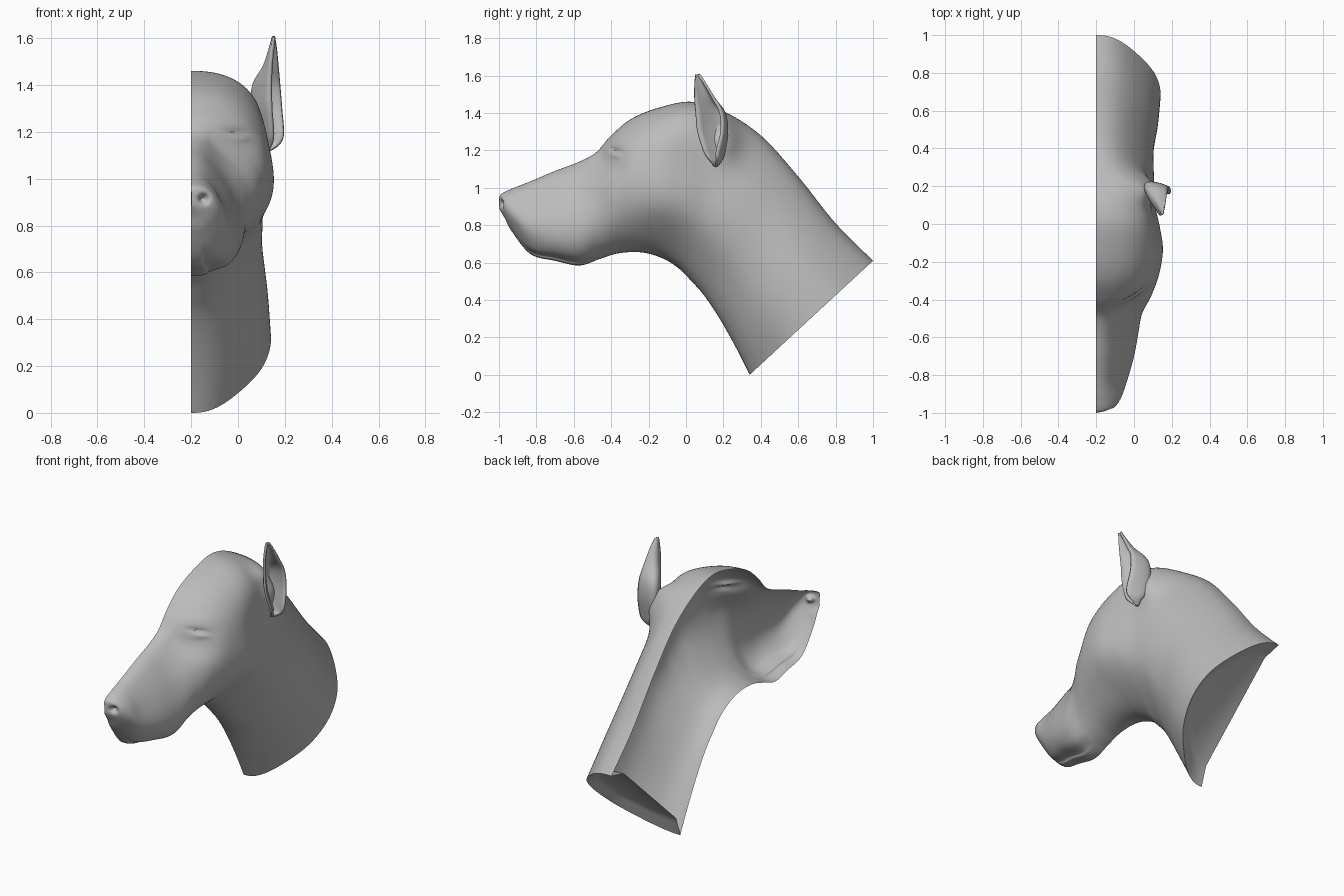
import bpy, math

X0 = -0.2  # open symmetry plane of the half bust
coat = bpy.data.materials.new("plain_grey")
coat.diffuse_color = (0.5, 0.5, 0.5, 1)


def spline(rows, t):
    """Catmull-Rom through rows of numbers, t in 0..1"""
    n = len(rows) - 1
    i = min(int(t * n), n - 1)
    f = t * n - i
    p = [rows[max(0, min(n, i + k))] for k in (-1, 0, 1, 2)]
    return [b + 0.5 * f * (c - a + f * (2 * a - 5 * b + 4 * c - d + f * (3 * (b - c) + d - a)))
            for a, b, c, d in zip(*p)]


def gauss(*pairs):
    return math.exp(-sum((d / r) ** 2 for d, r in pairs))


def grid_object(name, nu, nv, func, cap=False):
    verts = [func(i / nu, j / nv) for i in range(nu + 1) for j in range(nv + 1)]
    w = nv + 1
    faces = [(i * w + j, i * w + j + 1, (i + 1) * w + j + 1, (i + 1) * w + j)
             for i in range(nu) for j in range(nv)]
    if cap:
        faces.append([nu * w + j for j in range(w)])
    me = bpy.data.meshes.new(name)
    me.from_pydata(verts, [], faces)
    me.materials.append(coat)
    ob = bpy.data.objects.new(name, me)
    bpy.context.collection.objects.link(ob)
    bpy.ops.object.select_all(action='DESELECT')
    ob.select_set(True)
    bpy.context.view_layer.objects.active = ob
    bpy.ops.object.shade_smooth_by_angle(angle=math.radians(50))
    return ob


# Sections nose to neck: top y, z, bottom y, z, half widths from top to bottom
SECTIONS = [
    (-1.0, .945, -.998, .885, .002, .002, .002, .002),
    (-.985, .97, -.97, .84, .085, .085, .085, .08),
    (-.92, 1.0, -.93, .765, .10, .12, .13, .11),
    (-.83, 1.035, -.83, .645, .11, .14, .17, .16),
    (-.70, 1.09, -.70, .61, .12, .165, .21, .24),
    (-.57, 1.14, -.57, .585, .13, .19, .235, .26),
    (-.48, 1.19, -.46, .62, .16, .23, .25, .25),
    (-.40, 1.28, -.36, .65, .24, .285, .29, .27),
    (-.29, 1.37, -.24, .655, .33, .33, .33, .28),
    (-.14, 1.43, -.13, .625, .38, .345, .35, .25),
    (.03, 1.46, -.04, .57, .40, .325, .335, .23),
    (.2, 1.41, .03, .50, .35, .30, .31, .22),
    (.4, 1.28, .10, .42, .25, .295, .30, .22),
    (.6, 1.06, .18, .30, .25, .30, .295, .24),
    (.8, .81, .27, .14, .27, .325, .315, .25),
    (1.0, .61, .34, 0.0, .25, .335, .325, .24)]


def head_point(u, v):
    ty, tz, by, bz, *ws = spline(SECTIONS, u)
    p = (1 - math.cos(math.pi * v)) / 2
    w = spline([[a] for a in ws], p)[0] * max(0, 4 * p * (1 - p)) ** 0.42
    y, z = ty + (by - ty) * p, tz + (bz - tz) * p
    side = min(1, w / 0.1)
    # eye hollow, brow, lid crease and eyeball
    w -= side * 0.035 * gauss((y + .42, .07), (z - 1.13, .07))
    w += side * 0.012 * gauss((y + .36, .06), (z - 1.25, .04))
    w -= side * 0.025 * gauss((y + .375, .032), (z - 1.2 + .4 * (y + .38), .010))
    w += side * 0.014 * gauss((y + .375, .028), (z - 1.175, .014))
    # swelling around and behind the ear root
    w += side * 0.06 * gauss((y - .21, .075), (z - 1.27, .12))
    w += side * 0.04 * gauss((y - .18, .07), (z - 1.37, .05))
    # mouth line under the lip
    along = max(0, 1 - ((y + .69) / .20) ** 4)
    w -= side * 0.035 * along * gauss((p - .965, .025))
    # nostril
    hole = gauss((X0 + w + .145, .018), (y + .975, .03), (z - .915, .018))
    return (X0 + max(0, w - .015 * hole), y + .04 * hole, z)


def bust_point(u, v):
    s = u * 153 / 150
    if s <= 1.0001:
        return head_point(min(s, 1), v)
    # last three rings curl in to a recessed neck cap
    k = (s - 1) * 50
    x, y, z = head_point(1, v)
    cy, cz, size = .67, .305, 1 - .24 * k
    return (X0 + (x - X0) * (1 - .16 * k),
            cy + (y - cy) * size - .04 * k, cz + (z - cz) * size + .044 * k)


grid_object("head_and_neck", 153, 84, bust_point, cap=True)

# Ear: z, front edge x y, outer edge x y, depth of the cup
EAR = [
    (1.115, .115, .15, .120, .16, .01),
    (1.145, .142, .13, .172, .165, .06),
    (1.19, .150, .10, .193, .165, .11),
    (1.30, .142, .065, .186, .190, .13),
    (1.40, .140, .055, .178, .185, .115),
    (1.48, .142, .048, .172, .145, .055),
    (1.55, .148, .048, .166, .105, .025),
    (1.605, .154, .052, .158, .07, .006)]


def ear_point(u, v):
    z, fx, fy, ox, oy, depth = spline(EAR, u)
    d = depth * math.sin(math.pi * v) ** 0.8 if 0 < v < 1 else 0
    return (fx + (ox - fx) * v - .78 * d, fy + (oy - fy) * v + .6 * d, z)


ear = grid_object("ear", 35, 20, ear_point)
rim = ear.modifiers.new("thickness", 'SOLIDIFY')
rim.thickness = 0.014
rim.offset = 0
